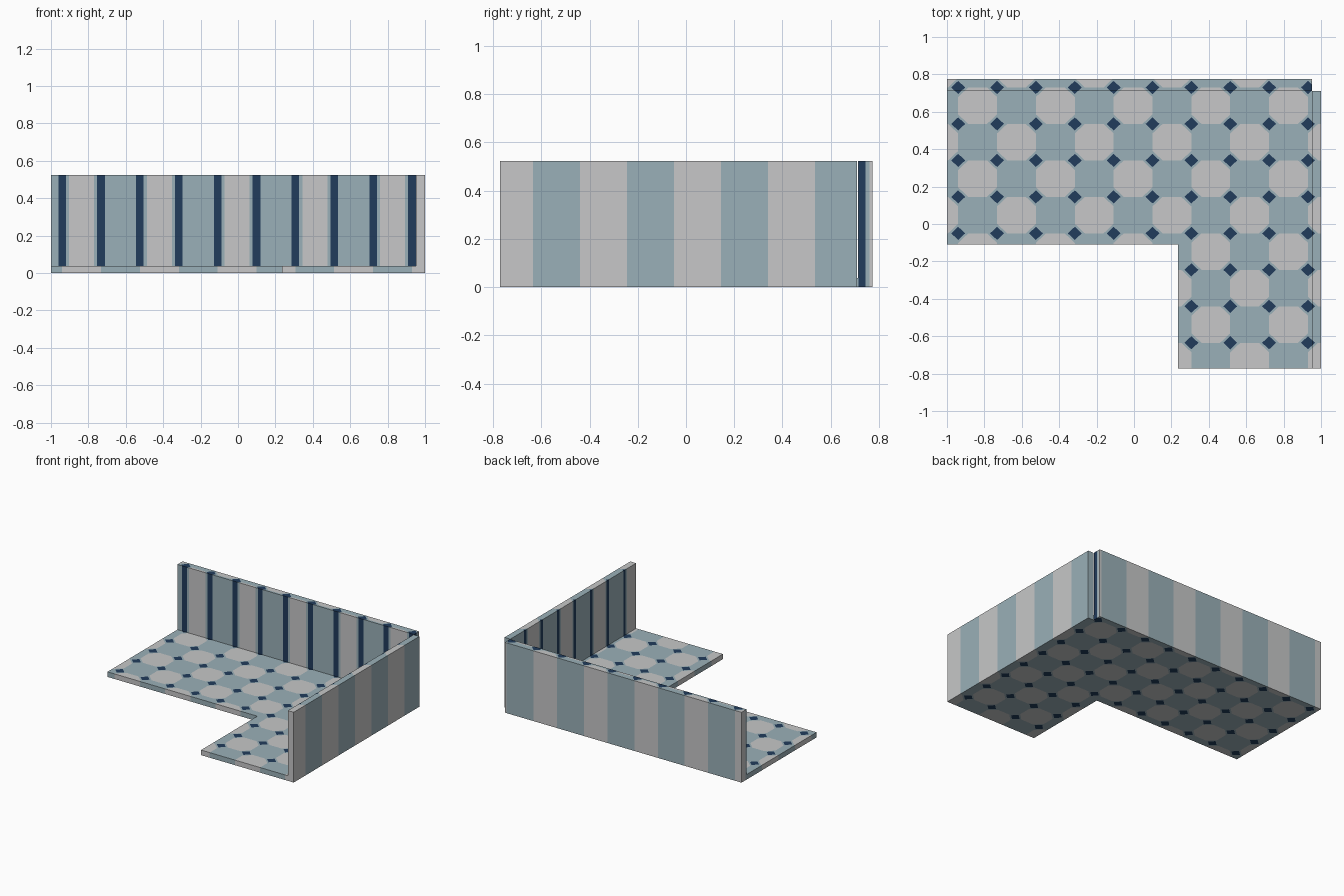
import bpy, bmesh, math
from mathutils import Vector

if "Cube" in bpy.data.objects:
    bpy.data.objects.remove(bpy.data.objects["Cube"])

# Tile lattice: dots sit on whole-number (u, v) points
X0, Y0, PX, PY = -0.94, 0.73, 0.2078, 0.195
DOT, CHAMFER = 0.18, 0.26          # corner cuts, in tile units


def to_uv(co):
    return (co.x - X0) / PX, (Y0 - co.y) / PY


def material(name, rgb):
    m = bpy.data.materials.new(name)
    m.diffuse_color = (*rgb, 1)
    m.use_nodes = True
    m.node_tree.nodes["Principled BSDF"].inputs["Base Color"].default_value = m.diffuse_color
    return m


MATS = [material("light_grey", (0.571, 0.573, 0.578)),
        material("grey_teal", (0.323, 0.434, 0.479)),
        material("navy", (0.0152, 0.0452, 0.107))]


def tile_colour(co):
    u, v = to_uv(co)
    corner = abs(u - round(u)) + abs(v - round(v))
    if corner < DOT:
        return 2
    if (math.floor(u) + math.floor(v)) % 2 or corner < CHAMFER:
        return 1
    return 0


def cut(bm, u, v, normal):
    bmesh.ops.bisect_plane(bm, geom=bm.verts[:] + bm.edges[:] + bm.faces[:], dist=1e-5,
                           plane_co=(X0 + u * PX, Y0 - v * PY, 0),
                           plane_no=Vector(normal).normalized())


def on_grid_line(edge):
    (u1, v1), (u2, v2) = (to_uv(w.co) for w in edge.verts)
    return any(abs(a - b) < 1e-3 and abs(a - round(a)) < 1e-3
               for a, b in ((u1, u2), (v1, v2)))


def tiled_prism(name, outline, height):
    # Extrude the outline up from the ground
    bm = bmesh.new()
    base = bm.faces.new([bm.verts.new((x, y, 0)) for x, y in outline])
    top = bmesh.ops.extrude_face_region(bm, geom=[base], use_keep_orig=True)["geom"]
    bmesh.ops.translate(bm, vec=(0, 0, height),
                        verts=[g for g in top if isinstance(g, bmesh.types.BMVert)])
    bmesh.ops.recalc_face_normals(bm, faces=bm.faces)
    # Cut the tile borders, dots and chamfered corners
    for k in range(10):
        cut(bm, k, 0, (1, 0, 0))
        cut(bm, 0, k, (0, 1, 0))
    for k in range(-9, 19):
        for d in (-CHAMFER, -DOT, DOT, CHAMFER):
            cut(bm, k + d, 0, (1 / PX, -1 / PY, 0))
            cut(bm, k + d, 0, (1 / PX, 1 / PY, 0))
    for f in bm.faces:
        f.material_index = tile_colour(f.calc_center_median())
    # Merge the leftover pieces inside each tile
    for e in bm.edges:
        e.seam = on_grid_line(e)
    bmesh.ops.dissolve_limit(bm, angle_limit=0.01, verts=bm.verts[:], edges=bm.edges[:],
                             delimit={'MATERIAL', 'SEAM'})
    me = bpy.data.meshes.new(name)
    bm.to_mesh(me)
    bm.free()
    for m in MATS:
        me.materials.append(m)
    ob = bpy.data.objects.new(name, me)
    bpy.context.collection.objects.link(ob)


def rect(x1, x2, y1, y2):
    return [(x1, y1), (x2, y1), (x2, y2), (x1, y2)]


# L-shaped floor and the two walls, open at the outer corner
tiled_prism("floor", [(-1, -0.11), (0.236, -0.11), (0.236, -0.772), (0.952, -0.772),
                      (0.952, 0.714), (-1, 0.714)], 0.038)
tiled_prism("back_wall", rect(-1, 0.952, 0.714, 0.774), 0.524)
tiled_prism("right_wall", rect(0.952, 1, -0.772, 0.710), 0.524)
